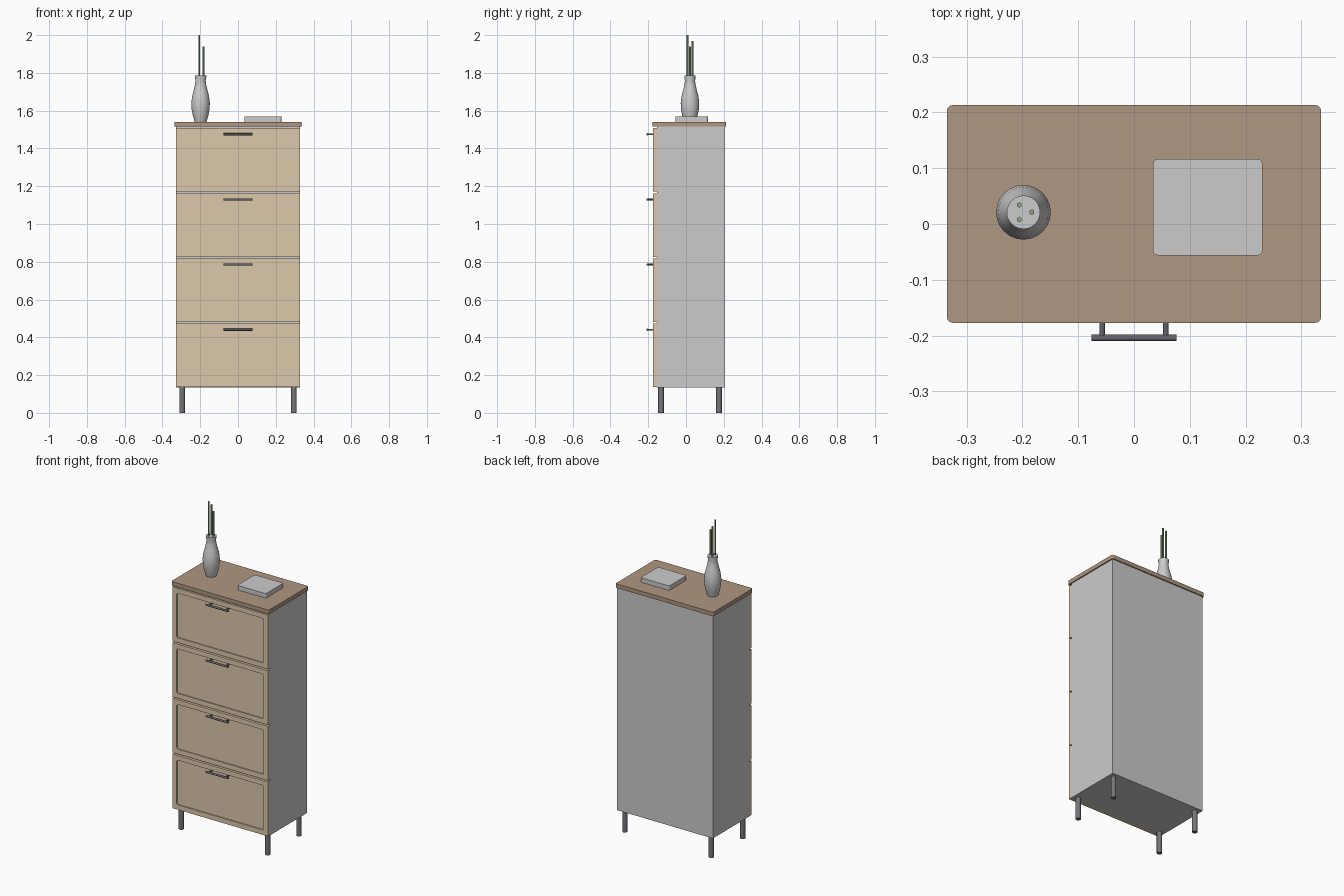
import bpy, bmesh, math
from mathutils import Matrix, Vector

if "Cube" in bpy.data.objects:
    bpy.data.objects.remove(bpy.data.objects["Cube"])


def mat(name, rgb):
    m = bpy.data.materials.new(name)
    m.diffuse_color = (*rgb, 1)
    m.use_nodes = True
    m.node_tree.nodes["Principled BSDF"].inputs["Base Color"].default_value = m.diffuse_color
    return m


wood = mat("light_wood", (0.72, 0.58, 0.41))
dark_wood = mat("dark_wood", (0.43, 0.31, 0.22))
metal = mat("dark_metal", (0.13, 0.13, 0.15))
steel = mat("leg_metal", (0.18, 0.18, 0.20))
white = mat("white", (0.85, 0.85, 0.84))
green = mat("stem_green", (0.28, 0.38, 0.22))


def finish(name, bm, material=None, smooth=False):
    bmesh.ops.recalc_face_normals(bm, faces=bm.faces)
    me = bpy.data.meshes.new(name)
    bm.to_mesh(me)
    bm.free()
    ob = bpy.data.objects.new(name, me)
    bpy.context.collection.objects.link(ob)
    if material:
        me.materials.append(material)
    if smooth:
        bpy.context.view_layer.objects.active = ob
        ob.select_set(True)
        bpy.ops.object.shade_smooth_by_angle(angle=math.radians(40))
        ob.select_set(False)
    return ob


def box(name, lo, hi, material=None, round_axis=None, r=0.01):
    """Box from corner to corner; edges along round_axis are rounded."""
    lo, hi = Vector(lo), Vector(hi)
    bm = bmesh.new()
    bmesh.ops.create_cube(bm, size=1)
    for v in bm.verts:
        v.co = Vector((lo[i] + (v.co[i] + 0.5) * (hi[i] - lo[i]) for i in range(3)))
    if round_axis is not None:
        edges = [e for e in bm.edges
                 if abs((e.verts[0].co - e.verts[1].co).normalized()[round_axis]) > 0.9]
        bmesh.ops.bevel(bm, geom=edges, offset=r, segments=3, profile=0.5, affect='EDGES')
    return finish(name, bm, material)


def rod(bm, a, b, r, sides):
    a, b = Vector(a), Vector(b)
    d = b - a
    rot = d.to_track_quat('Z', 'Y').to_matrix().to_4x4()
    bmesh.ops.create_cone(bm, cap_ends=True, segments=sides, radius1=r, radius2=r,
                          depth=d.length, matrix=Matrix.Translation((a + b) / 2) @ rot)


# Carcass and top board
box("carcass", (-0.328, -0.153, 0.135), (0.328, 0.206, 1.515))
box("top_board", (-0.335, -0.177, 1.515), (0.335, 0.213, 1.54), dark_wood, 2)

# Drawer fronts with recessed panel, and bar handles
for i in range(4):
    z0 = 0.136 + i * 0.345
    z1 = z0 + 0.336
    front = box(f"drawer_front_{i + 1}", (-0.328, -0.175, z0), (0.328, -0.153, z1), wood)
    cut = box(f"recess_cutter_{i + 1}", (-0.298, -0.2, z0 + 0.03),
              (0.298, -0.168, z1 - 0.03), None, 1)
    cut.hide_render = True
    cut.hide_set(True)
    mod = front.modifiers.new("recess", 'BOOLEAN')
    mod.operation = 'DIFFERENCE'
    mod.object = cut
    mod.solver = 'EXACT'

    zh = 0.44 + i * 0.345
    bm = bmesh.new()
    rod(bm, (-0.076, -0.204, zh), (0.076, -0.204, zh), 0.006, 16)
    for x in (-0.057, 0.057):
        rod(bm, (x, -0.166, zh), (x, -0.204, zh), 0.005, 12)
    finish(f"handle_{i + 1}", bm, metal, True)

# Legs
for y, n in ((-0.132, "front"), (0.175, "back")):
    for x, s in ((-0.296, "left"), (0.296, "right")):
        bm = bmesh.new()
        rod(bm, (x, y, 0), (x, y, 0.137), 0.015, 16)
        finish(f"{n}_{s}_leg", bm, steel, True)

# Vase: lathed profile (radius, height), closed top
cx, cy = -0.198, 0.021
profile = [(0, 1.54), (0.031, 1.54), (0.040, 1.57), (0.047, 1.605), (0.049, 1.64),
           (0.045, 1.675), (0.036, 1.71), (0.029, 1.74), (0.027, 1.76),
           (0.030, 1.778), (0.030, 1.785), (0, 1.785)]
bm = bmesh.new()
vs = [bm.verts.new((cx + r, cy, z)) for r, z in profile]
es = [bm.edges.new(p) for p in zip(vs, vs[1:])]
bmesh.ops.spin(bm, geom=vs + es, cent=(cx, cy, 0), axis=(0, 0, 1),
               angle=2 * math.pi, steps=24)
bmesh.ops.remove_doubles(bm, verts=bm.verts, dist=1e-5)
finish("vase", bm, white, True)

# Stems
for i, top in enumerate((1.94, 1.97, 2.0)):
    a = i * 2 * math.pi / 3
    x, y = cx + 0.015 * math.cos(a), cy + 0.015 * math.sin(a)
    bm = bmesh.new()
    rod(bm, (x, y, 1.74), (x, y, top), 0.005, 6)
    finish(f"stem_{i + 1}", bm, green)

# Flat box lying on top
box("small_box", (0.034, -0.056, 1.54), (0.230, 0.116, 1.568), white, 2, 0.008)
